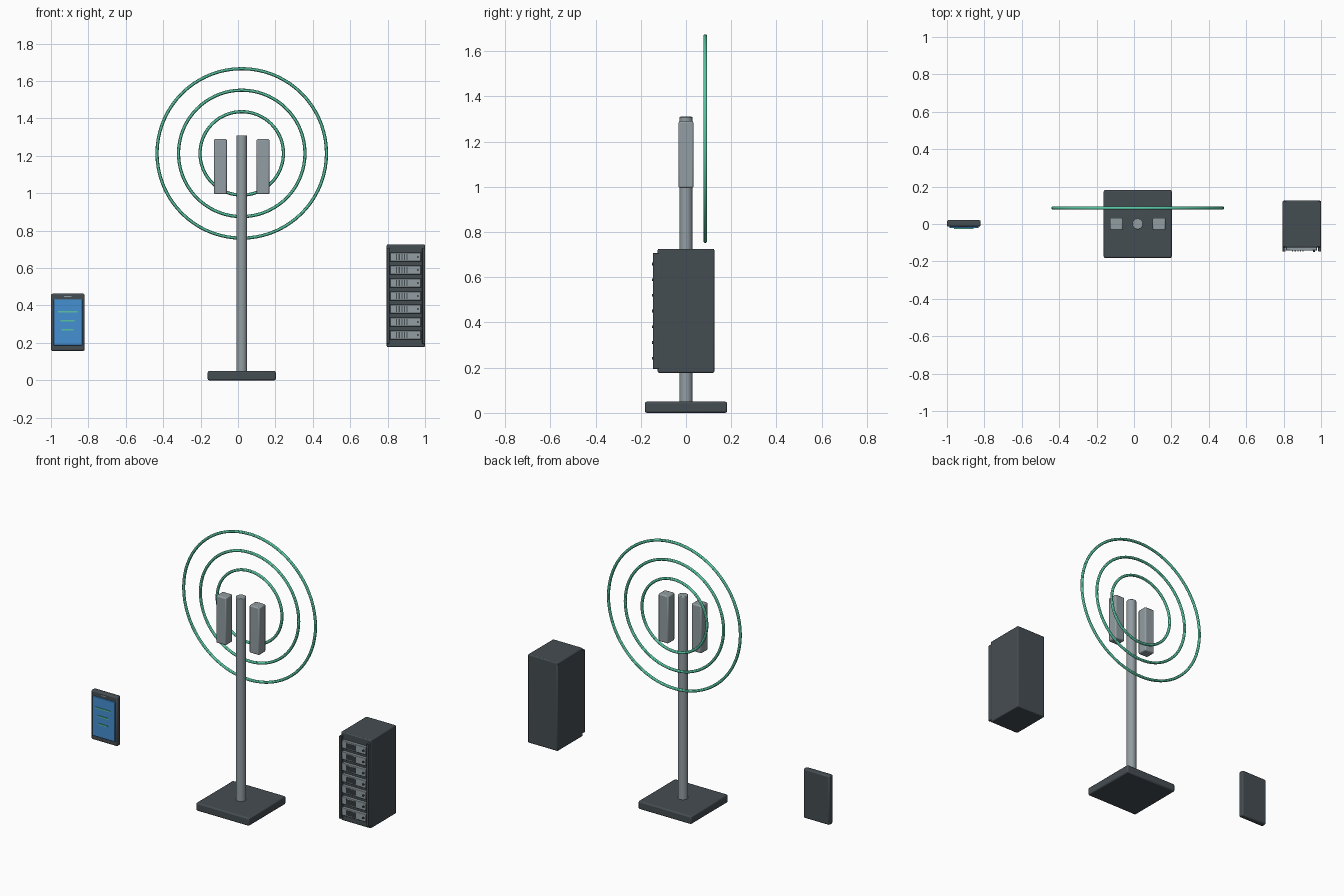
import bpy
from math import pi

if "Cube" in bpy.data.objects:
    bpy.data.objects.remove(bpy.data.objects["Cube"])


def mat(name, rgb):
    m = bpy.data.materials.new(name)
    m.diffuse_color = (*rgb, 1)
    m.use_nodes = True
    m.node_tree.nodes["Principled BSDF"].inputs["Base Color"].default_value = m.diffuse_color
    return m


DARK = mat("charcoal", (0.06, 0.075, 0.085))
STEEL = mat("steel", (0.29, 0.34, 0.36))
GREEN = mat("signal_green", (0.10, 0.55, 0.36))
BLUE = mat("screen_blue", (0.06, 0.28, 0.65))


def finish(o, name, m, bevel=0):
    o.name = name
    o.data.materials.append(m)
    if bevel:
        b = o.modifiers.new("bevel", 'BEVEL')
        b.width, b.segments = bevel, 2
    bpy.ops.object.shade_smooth_by_angle()
    return o


def box(name, x, y, z, m, bevel=0):
    """Box from (min, max) pairs on each axis."""
    bpy.ops.mesh.primitive_cube_add(size=1, location=[(a + b) / 2 for a, b in (x, y, z)])
    o = bpy.context.object
    o.scale = [b - a for a, b in (x, y, z)]
    bpy.ops.object.transform_apply(location=False, rotation=False, scale=True)
    return finish(o, name, m, bevel)


def cylinder(name, r, depth, loc, m, rot=(0, 0, 0), sides=32, bevel=0):
    bpy.ops.mesh.primitive_cylinder_add(vertices=sides, radius=r, depth=depth,
                                        location=loc, rotation=rot)
    return finish(bpy.context.object, name, m, bevel)


# Antenna tower
CX = 0.02
box("tower_base", (CX - 0.182, CX + 0.182), (-0.182, 0.182), (0, 0.05), DARK, 0.008)
cylinder("mast", 0.029, 1.27, (CX, 0, 0.675), STEEL, bevel=0.004)
for side, s in (("left", -1), ("right", 1)):
    c = CX + s * 0.114
    box(side + "_antenna_panel", (c - 0.034, c + 0.034), (-0.033, 0.033),
        (0.995, 1.29), STEEL, 0.007)

# Signal rings
for i, r in enumerate((0.223, 0.338, 0.453)):
    bpy.ops.mesh.primitive_torus_add(major_radius=r, minor_radius=0.0085, major_segments=72,
                                     minor_segments=12, location=(CX, 0.085, 1.213),
                                     rotation=(pi / 2, 0, 0))
    finish(bpy.context.object, f"signal_ring_{i + 1}", GREEN)

# Handset
box("phone_body", (-1, -0.82), (-0.014, 0.021), (0.157, 0.463), DARK, 0.008)
box("phone_screen", (-0.986, -0.832), (-0.022, -0.012), (0.187, 0.432), BLUE, 0.002)
box("phone_speaker", (-0.93, -0.89), (-0.017, -0.012), (0.445, 0.451), STEEL)
for i, (z, w) in enumerate(((0.367, 0.052), (0.318, 0.038), (0.27, 0.032))):
    box(f"screen_line_{i + 1}", (-0.911 - w, -0.911 + w), (-0.026, -0.02),
        (z - 0.004, z + 0.004), GREEN)

# Server cabinet
box("cabinet", (0.795, 1), (-0.125, 0.125), (0.177, 0.726), DARK, 0.006)
for side, x in (("left", 0.795), ("right", 0.985)):
    box(side + "_rack_rail", (x, x + 0.015), (-0.147, -0.12), (0.195, 0.707), DARK, 0.002)

# Rack units with vents and status lamps
for i in range(7):
    z = 0.242 + i * 0.0695
    box(f"rack_unit_{i + 1}", (0.813, 0.978), (-0.142, -0.12), (z - 0.024, z + 0.024), STEEL, 0.003)
    for j in range(5):
        x = 0.848 + j * 0.014
        box(f"vent_{i + 1}_{j + 1}", (x - 0.003, x + 0.003), (-0.147, -0.14),
            (z - 0.015, z + 0.015), DARK)
    cylinder(f"status_lamp_{i + 1}", 0.006, 0.01, (0.962, -0.145, z), DARK,
             (pi / 2, 0, 0), 12)
